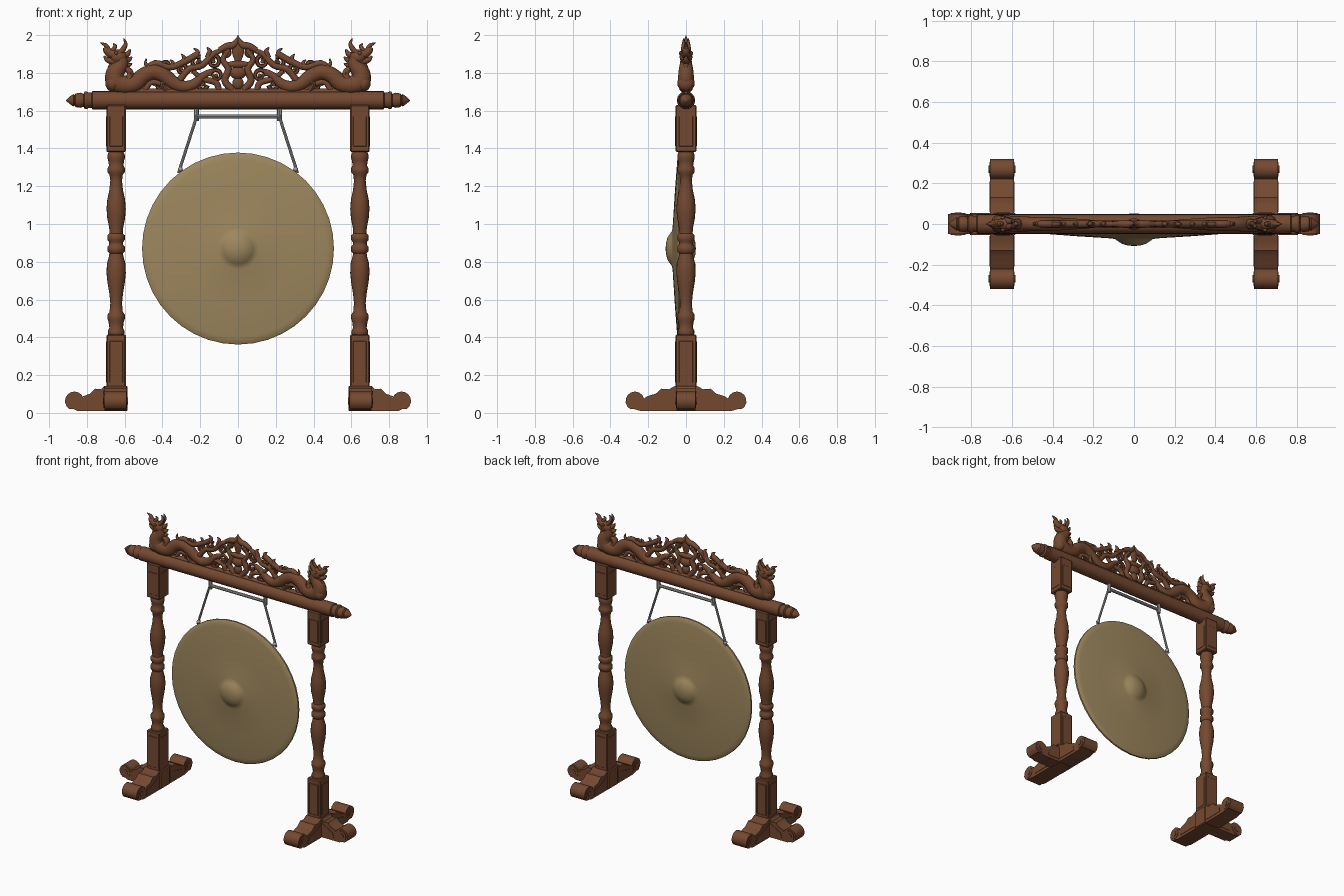
import bpy, bmesh, math
from mathutils import Vector, Matrix


def material(name, rgb):
    m = bpy.data.materials.new(name)
    m.diffuse_color = (*rgb, 1)
    return m


WOOD = material("carved brown wood", (0.175, 0.066, 0.030))
BRASS = material("aged brass", (0.335, 0.24, 0.11))
STEEL = material("grey rod", (0.36, 0.36, 0.37))


def finish(name, bm, mat, angle=35):
    bmesh.ops.recalc_face_normals(bm, faces=bm.faces)
    me = bpy.data.meshes.new(name)
    bm.to_mesh(me)
    bm.free()
    me.materials.append(mat)
    me.shade_smooth()
    me.set_sharp_from_angle(angle=math.radians(angle))
    ob = bpy.data.objects.new(name, me)
    bpy.context.collection.objects.link(ob)
    return ob


def lathe(name, profile, mat, rot=None, loc=(0, 0, 0), seg=24, angle=35):
    """Spin (radius, height) points about z, then rotate and place."""
    bm = bmesh.new()
    vs = [bm.verts.new((r, 0, h)) for r, h in profile]
    es = [bm.edges.new(p) for p in zip(vs, vs[1:])]
    bmesh.ops.spin(bm, geom=vs + es, cent=(0, 0, 0), axis=(0, 0, 1),
                   angle=2 * math.pi, steps=seg)
    bmesh.ops.remove_doubles(bm, verts=bm.verts, dist=1e-4)
    m = Matrix.Translation(loc) @ (rot or Matrix())
    bmesh.ops.transform(bm, matrix=m, verts=bm.verts)
    return finish(name, bm, mat, angle)


def add_box(bm, c, size, bevel=0.0):
    g = bmesh.ops.create_cube(bm, size=1, matrix=Matrix.Translation(c) @ Matrix.Diagonal((*size, 1)))
    if bevel:
        es = {e for v in g["verts"] for e in v.link_edges}
        bmesh.ops.bevel(bm, geom=list(es), offset=bevel, segments=1, affect='EDGES')


def spline(pts, n=6):
    """Catmull-Rom through tuples of any length."""
    p = [Vector(q) for q in pts]
    p = [p[0] * 2 - p[1]] + p + [p[-1] * 2 - p[-2]]
    out = []
    for i in range(1, len(p) - 2):
        a, b, c, d = p[i - 1:i + 3]
        for k in range(n):
            t = k / n
            out.append(0.5 * (2 * b + (c - a) * t + (2 * a - 5 * b + 4 * c - d) * t * t
                              + (3 * b - a - 3 * c + d) * t ** 3))
    return out + [p[-2]]


def strand(bm, pts, flat=1.0, seg=8, n=6, y=0.0):
    """Tapered tube in the xz plane through (x, z, radius) points."""
    ps = spline(pts, n)
    rings = []
    for i, p in enumerate(ps):
        t = ps[min(i + 1, len(ps) - 1)] - ps[max(i - 1, 0)]
        nrm = Vector((-t[1], t[0])).normalized()
        r = max(p[2], 0.002)
        rings.append([bm.verts.new((p[0] + nrm.x * r * math.cos(a), y + r * flat * math.sin(a),
                                    p[1] + nrm.y * r * math.cos(a)))
                      for a in (2 * math.pi * k / seg for k in range(seg))])
    for A, B in zip(rings, rings[1:]):
        for k in range(seg):
            bm.faces.new((A[k], A[(k + 1) % seg], B[(k + 1) % seg], B[k]))
    bm.faces.new(rings[0])
    bm.faces.new(rings[-1])


def scroll(bm, x, z, R, start, turn, r=0.012):
    """Spiral curl that winds in to a bead."""
    pts = []
    for i in range(10):
        k = i / 9
        a = math.radians(start + turn * k)
        q = R * (1 - 0.72 * k)
        pts.append((x + q * math.cos(a), z + q * math.sin(a), r * (1 - 0.35 * k)))
    strand(bm, pts, 1.0, 6, 2)
    ball(bm, (x, 0, z), (R * 0.3, 0.014, R * 0.3))


def ball(bm, c, size):
    bmesh.ops.create_uvsphere(bm, u_segments=14, v_segments=10, radius=1,
                              matrix=Matrix.Translation(c) @ Matrix.Diagonal((*size, 1)))


def extrude(bm, outline, w, mat4):
    """Prism from an (u, z) outline, thickness w across, placed by mat4."""
    a = [bm.verts.new(mat4 @ Vector((u, -w / 2, z))) for u, z in outline]
    b = [bm.verts.new(mat4 @ Vector((u, w / 2, z))) for u, z in outline]
    n = len(a)
    bm.faces.new(a)
    bm.faces.new(b[::-1])
    for i in range(n):
        bm.faces.new((a[i], b[i], b[(i + 1) % n], a[(i + 1) % n]))


# gong: shallow double-sided lens with a boss on each face
FACE = [(0, .080), (.03, .078), (.06, .069), (.08, .056), (.092, .047), (.11, .043),
        (.3, .031), (.47, .018), (.495, .014), (.508, .006)]
lathe("gong", FACE + [(r, -h) for r, h in FACE[::-1]], BRASS,
      Matrix.Rotation(math.pi / 2, 4, 'X'), (0, -.028, .87), 40)

# hanging rods and their eyelets
bm = bmesh.new()
strand(bm, [(-.23, 1.57, .011), (.23, 1.57, .011)], n=1)
for s in (-1, 1):
    strand(bm, [(s * .217, 1.575, .008), (s * .315, 1.27, .008)], n=1, y=-.012)
    strand(bm, [(s * .22, 1.545, .013), (s * .22, 1.615, .013)], n=1)
    ball(bm, (s * .305, -.016, 1.29), (.013, .016, .013))
finish("hanging_rods", bm, STEEL)

# crossbeam with turned finials
half = [(.048, .60), (.048, .77), (.040, .775), (.040, .79), (.046, .80), (.046, .812), (.034, .818),
        (.040, .835), (.036, .86), (.028, .866), (.033, .872), (.024, .885), (.012, .90), (0, .912)]
lathe("crossbeam", [(r, -h) for r, h in half[::-1]] + half, WOOD,
      Matrix.Rotation(math.pi / 2, 4, 'Y'), (0, 0, 1.655), 20)

# posts and feet
TURNED = [(.036, .40), (.044, .42), (.044, .435), (.036, .45), (.040, .48), (.046, .50), (.046, .52),
          (.035, .535), (.031, .58), (.036, .63), (.046, .69), (.051, .74), (.049, .79), (.038, .83),
          (.036, .845), (.046, .855), (.046, .88), (.037, .89), (.037, .905), (.046, .915),
          (.046, .94), (.035, .95), (.037, .98), (.047, 1.03), (.051, 1.08), (.047, 1.13),
          (.036, 1.18), (.031, 1.23), (.035, 1.26), (.046, 1.275), (.046, 1.295), (.038, 1.31),
          (.042, 1.335), (.046, 1.35), (.046, 1.365), (.036, 1.39)]


def foot_outline(L):
    arc = [(L - .05 + .05 * math.cos(a), .063 + .05 * math.sin(a))
           for a in (math.radians(d) for d in range(-60, 166, 25))]
    k = L / .32
    return ([(0, .01), (.24 * k, .01), (L - .045, .02)] + arc
            + [(.205 * k, .088), (.16 * k, .102), (.13 * k, .128), (.09 * k, .125), (.06, .142), (0, .142)])


for s in (-1, 1):
    side = "left" if s < 0 else "right"
    X = s * .645
    lathe(side + "_post_turning", TURNED, WOOD, None, (X, 0, 0), 20, 50)
    bm = bmesh.new()
    add_box(bm, (X, 0, .27), (.102, .11, .29), .006)
    add_box(bm, (X, 0, 1.505), (.102, .11, .25), .006)
    # low raised panels on the square blocks
    for z, h in ((.27, .22), (1.49, .16)):
        add_box(bm, (X, 0, z), (.07, .114, h), .002)
        add_box(bm, (X, 0, z), (.106, .074, h), .002)
    finish(side + "_post_blocks", bm, WOOD)
    bm = bmesh.new()
    add_box(bm, (X, 0, .076), (.122, .114, .134), .006)
    out = 0 if s > 0 else math.pi
    for ang, L, w in ((math.pi / 2, .32, .118), (-math.pi / 2, .32, .118), (out, .267, .1)):
        M = Matrix.Translation((X + s * .004, 0, 0)) @ Matrix.Rotation(ang, 4, 'Z')
        extrude(bm, foot_outline(L), w, M)
        # scroll eye and side relief
        hub = M @ Matrix.Translation((L - .05, 0, .063)) @ Matrix.Rotation(math.pi / 2, 4, 'X')
        for rr, ww in ((.036, w + .006), (.018, w + .014)):
            bmesh.ops.create_cone(bm, cap_ends=True, segments=16, radius1=rr, radius2=rr,
                                  depth=ww, matrix=hub)
        extrude(bm, [(.06, .03), (L - .11, .03), (L - .12, .065), (.12, .08), (.06, .115)], w + .006, M)
    finish(side + "_foot", bm, WOOD)

# pierced crest: strands, curls and centre flame
bm = bmesh.new()
strand(bm, [(-.6, 1.703, .014), (.6, 1.703, .014)], 1.3, n=1)
for s in (-1, 1):
    for pts in (
        [(.50, 1.80, .016), (.44, 1.85, .018), (.36, 1.83, .017), (.29, 1.855, .018), (.22, 1.895, .018)],
        [(.47, 1.83, .014), (.49, 1.85, .009), (.485, 1.875, .003)],
        [(.31, 1.76, .018), (.26, 1.82, .018), (.19, 1.84, .017), (.13, 1.90, .016), (.07, 1.925, .008)],
        [(.10, 1.92, .014), (.06, 1.94, .019), (.02, 1.95, .019), (0, 1.99, .004)],
        [(.03, 1.71, .019), (.07, 1.76, .019), (.05, 1.82, .019), (.08, 1.87, .015), (.05, 1.92, .014)],
        [(.22, 1.89, .016), (.215, 1.915, .011), (.235, 1.93, .003)],
        [(.16, 1.88, .016), (.15, 1.915, .013), (.165, 1.935, .003)],
        [(.29, 1.855, .016), (.285, 1.88, .011), (.30, 1.90, .003)],
        [(.35, 1.83, .015), (.345, 1.855, .010), (.36, 1.87, .003)],
        [(.10, 1.71, .016), (.12, 1.75, .017), (.19, 1.77, .015), (.24, 1.81, .012)],
        [(.36, 1.71, .015), (.40, 1.74, .017), (.46, 1.75, .015), (.49, 1.71, .015)],
    ):
        strand(bm, [(s * x, z, r) for x, z, r in pts], .95, 8, 4)
    for x, z, R, st, tu in ((.13, 1.86, .036, 90, 400), (.215, 1.855, .034, 120, -400),
                            (.30, 1.82, .030, 90, 400), (.115, 1.785, .036, 0, 400),
                            (.19, 1.735, .028, 180, 400), (.42, 1.73, .022, 0, 380),
                            (.065, 1.905, .026, 60, 380), (.38, 1.84, .022, 0, 360)):
        if s < 0:
            st, tu = 180 - st, -tu
        scroll(bm, s * x, z, R, st, tu, .0125)
ball(bm, (0, 0, 1.80), (.045, .028, .034))
ball(bm, (0, 0, 1.845), (.065, .02, .020))
ball(bm, (0, 0, 1.745), (.03, .022, .035))
strand(bm, [(0, 1.86, .016), (0, 1.91, .032), (0, 1.95, .028), (0, 1.975, .014), (0, 2.0, .002)], .4)
finish("pierced_crest", bm, WOOD, 60)

# pair of dragons facing outward
for s in (-1, 1):
    bm = bmesh.new()

    def part(pts, flat=1.0, seg=8, y=0.0):
        strand(bm, [(s * x, z, r) for x, z, r in pts], flat, seg, 5, y)

    part([(.615, 1.88, .034), (.622, 1.84, .040), (.65, 1.80, .048), (.648, 1.755, .052),
          (.60, 1.737, .048), (.545, 1.745, .045), (.50, 1.785, .042), (.445, 1.805, .041),
          (.39, 1.785, .039), (.345, 1.75, .036), (.29, 1.727, .032), (.235, 1.74, .027),
          (.19, 1.78, .021), (.15, 1.805, .015), (.11, 1.82, .005)], .85, 14)
    ball(bm, (s * .665, 0, 1.745), (.038, .046, .044))
    # head, jaws, eyes
    ball(bm, (s * .632, 0, 1.885), (.046, .034, .038))
    part([(.63, 1.895, .030), (.67, 1.90, .024), (.695, 1.92, .020), (.708, 1.935, .010)], 1.0, 10)
    part([(.63, 1.865, .026), (.67, 1.863, .018), (.695, 1.872, .013), (.708, 1.89, .005)], 1.0, 10)
    for y in (-.03, .03):
        ball(bm, (s * .645, y, 1.905), (.010, .008, .010))
        # horns
        part([(.625, 1.905, .015), (.605, 1.93, .014), (.595, 1.955, .010), (.605, 1.982, .003)], 1, 8, y * .4)
    # snout horn, mane and claws
    part([(.685, 1.92, .014), (.70, 1.945, .011), (.728, 1.96, .003)])
    part([(.67, 1.91, .014), (.65, 1.94, .010), (.66, 1.955, .003)])
    part([(.615, 1.89, .020), (.585, 1.90, .015), (.57, 1.925, .004)])
    part([(.615, 1.87, .022), (.58, 1.87, .015), (.56, 1.885, .003)])
    part([(.615, 1.85, .022), (.585, 1.84, .014), (.56, 1.85, .003)])
    part([(.65, 1.86, .018), (.675, 1.835, .012), (.69, 1.81, .004)])
    part([(.58, 1.76, .022), (.57, 1.80, .018), (.60, 1.825, .014), (.62, 1.80, .012)], 1.4)
    part([(.37, 1.77, .020), (.40, 1.74, .016), (.38, 1.705, .014)], 1.4)
    finish(("left" if s < 0 else "right") + "_dragon", bm, WOOD, 60)
